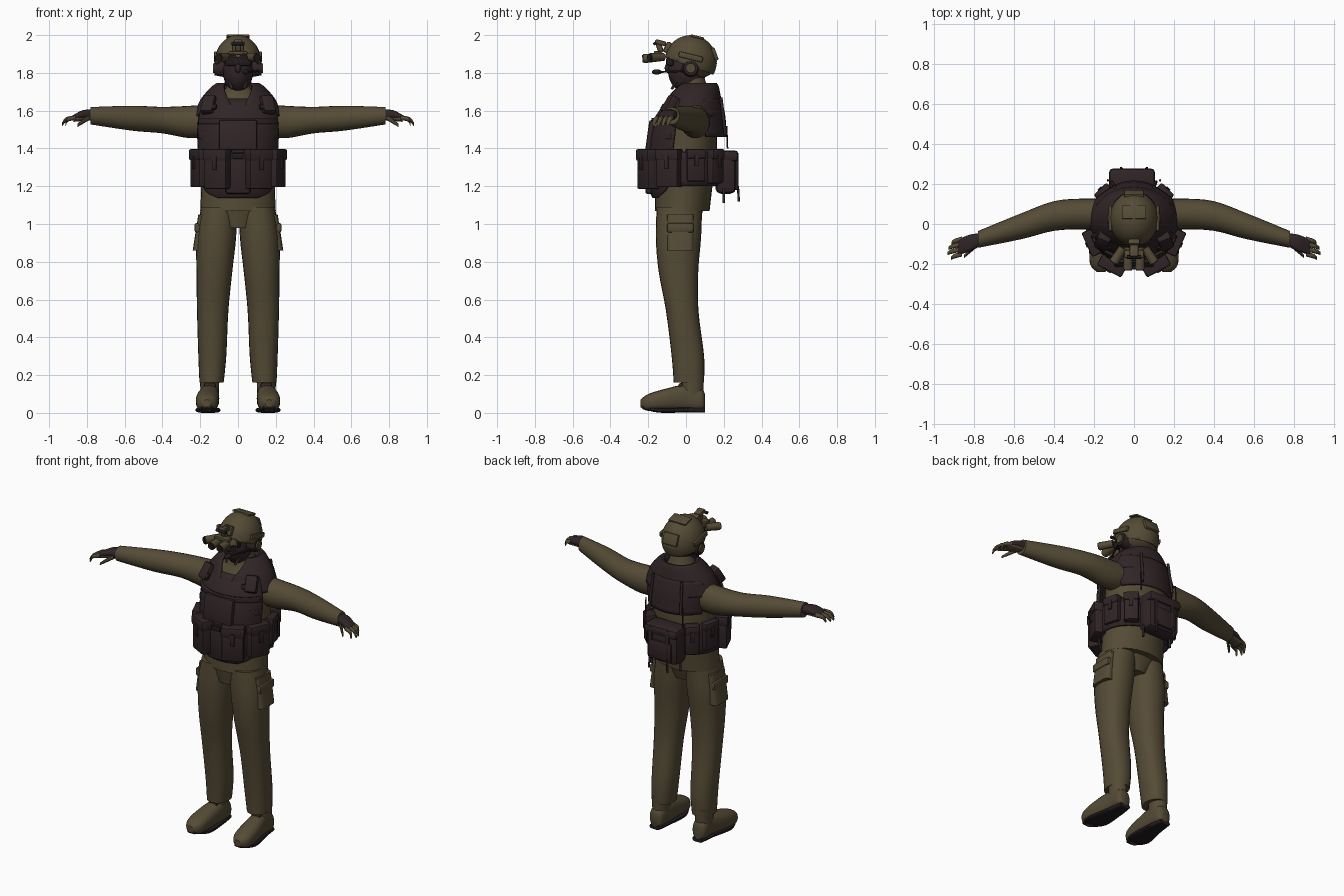
import bpy, bmesh
from math import sin, cos, radians, pi, copysign
from mathutils import Vector, Matrix

if "Cube" in bpy.data.objects:
    bpy.data.objects.remove(bpy.data.objects["Cube"], do_unlink=True)


def material(name, rgb):
    m = bpy.data.materials.new(name)
    m.use_nodes = True
    m.diffuse_color = (*rgb, 1)
    m.node_tree.nodes["Principled BSDF"].inputs["Base Color"].default_value = (*rgb, 1)
    return m


OLIVE = material("olive cloth", (.09, .07, .036))
DARK = material("dark brown webbing", (.03, .018, .02))
BLACK = material("black rubber", (.016, .011, .012))
parts = []


def finish(name, bm, mat, mirror=False):
    bmesh.ops.recalc_face_normals(bm, faces=bm.faces)
    mesh = bpy.data.meshes.new(name)
    bm.to_mesh(mesh)
    bm.free()
    mesh.materials.append(mat)
    ob = bpy.data.objects.new(name, mesh)
    bpy.context.collection.objects.link(ob)
    if mirror:
        ob.modifiers.new("other side", "MIRROR").use_clip = False
    parts.append(ob)
    return ob


def smooth(stations, steps=4):
    """Pass a smooth curve through a few stations."""
    padded = [stations[0], *stations, stations[-1]]
    result = []
    for before, start, end, after in zip(padded, padded[1:], padded[2:], padded[3:]):
        for step in range(steps):
            t = step / steps
            result.append([b + t * ((c - a) / 2 + t * (a - b * 2.5 + c * 2 - d / 2
                                                      + t * (b * 3 - a - c * 3 + d) / 2))
                           for a, b, c, d in zip(before, start, end, after)])
    return result + [stations[-1]]


def bridge(bm, rows, closed):
    for low, high in zip(rows, rows[1:]):
        count = len(low)
        for i in range(count if closed else count - 1):
            j = (i + 1) % count
            bm.faces.new((low[i], low[j], high[j], high[i]))


def loft(name, axis, stations, mat, mirror=False, power=1, sides=20):
    """Closed body; a station is x, y, z and two half sizes across the axis."""
    bm = bmesh.new()
    rows = []
    for x, y, z, a, b in smooth(stations):
        row = []
        for i in range(sides):
            angle = 2 * pi * i / sides
            u = copysign(a * abs(cos(angle)) ** power, cos(angle))
            v = copysign(b * abs(sin(angle)) ** power, sin(angle))
            across = {"x": (0, u, v), "y": (u, 0, v), "z": (u, v, 0)}[axis]
            row.append(bm.verts.new(Vector((x, y, z)) + Vector(across)))
        rows.append(row)
    bridge(bm, rows, True)
    bm.faces.new(rows[0])
    bm.faces.new(rows[-1])
    return finish(name, bm, mat, mirror)


def shell(name, middle, levels, mat, thick=.014, sides=32):
    """Curved sheet; a level is z, y, two radii and the half arc in degrees."""
    bm = bmesh.new()
    rows = []
    for z, y, wide, deep, arc in smooth(levels):
        angles = [radians(middle - arc + 2 * arc * i / sides) for i in range(sides + 1)]
        rows.append([bm.verts.new((wide * sin(t), y - deep * cos(t), z)) for t in angles])
    bridge(bm, rows, False)
    bmesh.ops.remove_doubles(bm, verts=bm.verts, dist=1e-5)
    solid = finish(name, bm, mat).modifiers.new("thickness", "SOLIDIFY")
    solid.thickness, solid.offset = thick, 0


def box(name, loc, size, mat, turn=0, tilt=0, mirror=False, bevel=.01):
    bm = bmesh.new()
    bmesh.ops.create_cube(bm, size=1)
    bmesh.ops.scale(bm, vec=size, verts=bm.verts)
    bmesh.ops.bevel(bm, geom=bm.edges[:], offset=min(bevel, min(size) / 3), segments=2,
                    profile=.5, affect="EDGES")
    bm.transform(Matrix.Translation(loc) @ Matrix.Rotation(radians(turn), 4, "Z")
                 @ Matrix.Rotation(radians(tilt), 4, "X"))
    return finish(name, bm, mat, mirror)


def rod(name, start, end, radius, mat, mirror=False, flare=1):
    start, end = Vector(start), Vector(end)
    bm = bmesh.new()
    bmesh.ops.create_cone(bm, cap_ends=True, segments=16, radius1=radius,
                          radius2=radius * flare, depth=(end - start).length)
    bm.transform(Matrix.Translation((start + end) / 2)
                 @ (end - start).to_track_quat("Z", "Y").to_matrix().to_4x4())
    return finish(name, bm, mat, mirror)


def ball(name, loc, size, mat, mirror=False, cut=None):
    bm = bmesh.new()
    bmesh.ops.create_uvsphere(bm, u_segments=32, v_segments=20, radius=1)
    bm.transform(Matrix.Translation(loc) @ Matrix.Diagonal((*size, 1)))
    if cut:
        bmesh.ops.bisect_plane(bm, geom=bm.verts[:] + bm.edges[:] + bm.faces[:],
                               plane_co=cut[0], plane_no=cut[1], clear_inner=True)
    return finish(name, bm, mat, mirror)


# Shirt with jacket hem and neck, and the trouser seat
loft("shirt", "z", [(0, -.02, 1.07, .2, .145), (0, -.01, 1.2, .195, .15), (0, .01, 1.4, .195, .155),
                    (0, .03, 1.6, .19, .12), (0, .04, 1.7, .09, .08), (0, .03, 1.8, .06, .06)],
     OLIVE, sides=32)
loft("trouser_seat", "z", [(0, -.04, .98, .1, .1), (0, -.03, 1.1, .19, .13)], OLIVE)

# Legs with cargo pockets
loft("trouser_legs", "z", [(.14, .015, .16, .064, .08), (.136, .01, .3, .074, .086),
                           (.134, -.02, .54, .083, .086), (.125, -.04, .75, .095, .105),
                           (.115, -.04, .93, .105, .12), (.1, -.035, 1.09, .095, .12)],
     OLIVE, mirror=True, power=.9, sides=24)
loft("cargo_pockets", "z", [(.2, -.03, .86, .04, .07), (.19, -.03, 1.05, .02, .07)],
     OLIVE, mirror=True, power=.5)
box("pocket_flaps", (.215, -.03, .98), (.03, .14, .05), OLIVE, mirror=True)

# Boots
loft("boots", "y", [(.165, -.24, .05, .02, .02), (.165, -.2, .055, .055, .045),
                    (.16, -.1, .07, .06, .06), (.15, 0, .08, .05, .07),
                    (.15, .08, .07, .045, .06), (.15, .1, .06, .025, .04)],
     OLIVE, mirror=True, power=.8)
loft("boot_shafts", "z", [(.15, .03, .05, .045, .06), (.15, .035, .2, .053, .06)], OLIVE, mirror=True)
loft("boot_soles", "y", [(.165, -.23, .03, .03, .01), (.16, -.14, .015, .065, .014),
                         (.15, 0, .016, .05, .014), (.15, .1, .015, .035, .014)],
     BLACK, mirror=True, power=.6)
box("boot_tongues", (.15, -.035, .135), (.06, .02, .05), DARK, tilt=-30, mirror=True)

# Sleeves, gloves and fingers
loft("sleeves", "x", [(.13, .045, 1.55, .08, .085), (.25, .05, 1.54, .077, .086),
                      (.4, .04, 1.55, .074, .07), (.56, -.01, 1.56, .065, .066),
                      (.78, -.077, 1.573, .042, .046)], OLIVE, mirror=True, sides=24)
loft("gloves", "x", [(.76, -.075, 1.578, .03, .026), (.82, -.095, 1.58, .042, .023),
                     (.88, -.115, 1.56, .038, .012)], DARK, mirror=True, power=.8)
loft("palms", "x", [(.77, -.08, 1.57, .026, .02), (.87, -.113, 1.555, .042, .014)],
     OLIVE, mirror=True, power=.8)
for finger, reach in (("little", .01), ("ring", .026), ("middle", .03), ("index", .012)):
    y = -.075 - .025 * ["little", "ring", "middle", "index"].index(finger)
    loft(finger + "_fingers", "x", [(.86, y, 1.562, .0125, .013),
                                    (.895 + reach / 2, y - .012, 1.554, .0115, .012),
                                    (.902 + reach, y - .022, 1.528, .008, .009)],
         OLIVE, mirror=True, sides=10)
loft("thumbs", "x", [(.79, -.105, 1.565, .016, .018), (.85, -.163, 1.522, .008, .009)],
     OLIVE, mirror=True, sides=10)

# Plate carrier: front, back, yoke and belt
shell("vest_front", 0, [(1.14, 0, .2, .17, 30), (1.2, 0, .21, .19, 60), (1.4, 0, .22, .2, 70),
                        (1.54, .01, .22, .18, 70), (1.66, .03, .2, .12, 60)], DARK)
shell("vest_back", 180, [(1.46, .03, .2, .18, 65), (1.58, .03, .21, .17, 70),
                         (1.66, .03, .2, .15, 65)], DARK)
shell("vest_yoke", 180, [(1.57, .03, .226, .165, 175), (1.66, .04, .19, .14, 165),
                         (1.74, .06, .11, .1, 140), (1.7, .055, .085, .075, 140)], DARK)
shell("belt", 180, [(1.2, 0, .21, .18, 180), (1.38, 0, .21, .18, 180)], DARK)
for name, z, deep in (("lower", 1.45, .198), ("upper", 1.53, .186)):
    shell(name + "_chest_strap", 0, [(z, .01, .228, deep, 64), (z + .03, .01, .228, deep, 64)], DARK)
box("chest_panel", (0, -.19, 1.47), (.2, .03, .16), DARK, tilt=-8)
box("abdomen_pouch", (0, -.195, 1.27), (.13, .04, .22), DARK)
box("belt_buckle", (0, -.22, 1.36), (.06, .015, .03), BLACK)
box("shoulder_pads", (.155, -.085, 1.63), (.07, .05, .1), DARK, turn=22, tilt=-32, mirror=True)
box("shoulder_buckles", (.135, -.118, 1.62), (.045, .015, .03), BLACK, turn=22, tilt=-32, mirror=True)
rod("back_straps", (.1, .185, 1.67), (.11, .21, 1.47), .008, DARK, mirror=True)
rod("hanging_cords", (.13, .215, 1.52), (.13, .22, 1.4), .004, DARK, mirror=True)

# Ring of belt pouches, turned outward by degrees from the front
for name, turn, wide, deep, tall in (("magazine", 28, .13, .085, .21), ("utility", 66, .125, .075, .2),
                                     ("radio", 104, .1, .05, .17), ("medical", 136, .085, .06, .18)):
    out = Vector((sin(radians(turn)), -cos(radians(turn)), 0))
    centre = out * (.185 + deep * .4) + Vector((0, 0, 1.395 - tall / 2))
    up = Vector((0, 0, tall))
    box(name + "_pouches", centre, (wide, deep, tall), DARK, turn=turn, mirror=True)
    box(name + "_flaps", centre + out * .006 + up * .36, (wide * 1.06, deep, tall * .3), DARK,
        turn=turn, mirror=True)
    box(name + "_tabs", centre + out * (deep / 2 + .006) + up * .15, (.025, .01, tall * .35), DARK,
        turn=turn, mirror=True)

# Back pack with lid, pocket, straps and loose cords
box("rear_pack", (-.01, .21, 1.27), (.22, .11, .22), DARK, bevel=.03)
box("rear_pack_lid", (-.01, .215, 1.36), (.23, .125, .06), DARK, bevel=.02)
box("rear_pack_pocket", (-.01, .26, 1.24), (.15, .03, .12), DARK)
box("pack_straps", (.06, .27, 1.28), (.022, .014, .2), DARK, mirror=True)
rod("pack_cords", (.06, .275, 1.2), (.065, .28, 1.12), .006, DARK, mirror=True)
rod("low_cords", (.1, .2, 1.19), (.1, .2, 1.11), .007, DARK, mirror=True)

# Head and helmet
ball("face_mask", (0, .005, 1.81), (.08, .1, .115), DARK)
ball("nose", (0, -.093, 1.825), (.016, .02, .026), DARK)
box("goggles", (0, -.085, 1.86), (.14, .04, .045), BLACK)
helmet = ball("helmet", (0, .025, 1.86), (.122, .138, .14), OLIVE,
              cut=((0, -.12, 1.885), (0, .36, 1)))
helmet.modifiers.new("thickness", "SOLIDIFY").thickness = .012
ball("helmet_nape", (0, .035, 1.85), (.116, .128, .085), OLIVE, cut=((0, .06, 1.8), (0, 1, .15)))
box("helmet_top_patch", (0, .06, 1.99), (.12, .07, .012), OLIVE, tilt=-14)
box("helmet_back_patch", (0, .152, 1.9), (.1, .02, .07), OLIVE, tilt=20)
box("helmet_rails", (.119, .025, 1.885), (.016, .13, .03), OLIVE, tilt=-14, mirror=True)
rod("ear_cups", (.075, .025, 1.825), (.124, .025, 1.825), .047, DARK, mirror=True, flare=.8)
rod("ear_caps", (.118, .025, 1.825), (.132, .025, 1.825), .028, OLIVE, mirror=True, flare=.9)
rod("chin_straps", (.088, 0, 1.84), (.03, -.075, 1.715), .007, DARK, mirror=True)

# Night vision set: inner tubes straight, outer tubes splayed, held by a mount
for name, back, front in (("inner", (.03, -.115, 1.885), (.03, -.225, 1.875)),
                          ("outer", (.055, -.12, 1.885), (.1, -.19, 1.88))):
    ahead = (Vector(front) - Vector(back)).normalized()
    rod(name + "_tubes", back, front, .021, OLIVE, mirror=True, flare=1.15)
    rod(name + "_lenses", front, Vector(front) + ahead * .006, .02, BLACK, mirror=True)
box("tube_bridge", (0, -.15, 1.905), (.1, .04, .022), OLIVE)
box("mount_arm", (0, -.14, 1.935), (.03, .03, .06), OLIVE, tilt=20)
box("mount_head", (0, -.135, 1.96), (.045, .06, .025), OLIVE, tilt=-15)
box("mount_shroud", (0, -.098, 1.935), (.06, .03, .06), OLIVE, tilt=-25)
rod("mount_knob", (-.035, -.165, 1.955), (.035, -.165, 1.955), .009, BLACK)
rod("microphone_boom", (.115, 0, 1.81), (.05, -.14, 1.805), .005, BLACK)
ball("microphone", (.04, -.155, 1.805), (.018, .026, .014), BLACK)

# Smooth shading with crisp edges
bpy.ops.object.select_all(action="DESELECT")
for ob in parts:
    ob.select_set(True)
bpy.context.view_layer.objects.active = parts[0]
bpy.ops.object.shade_smooth_by_angle(angle=radians(40))
